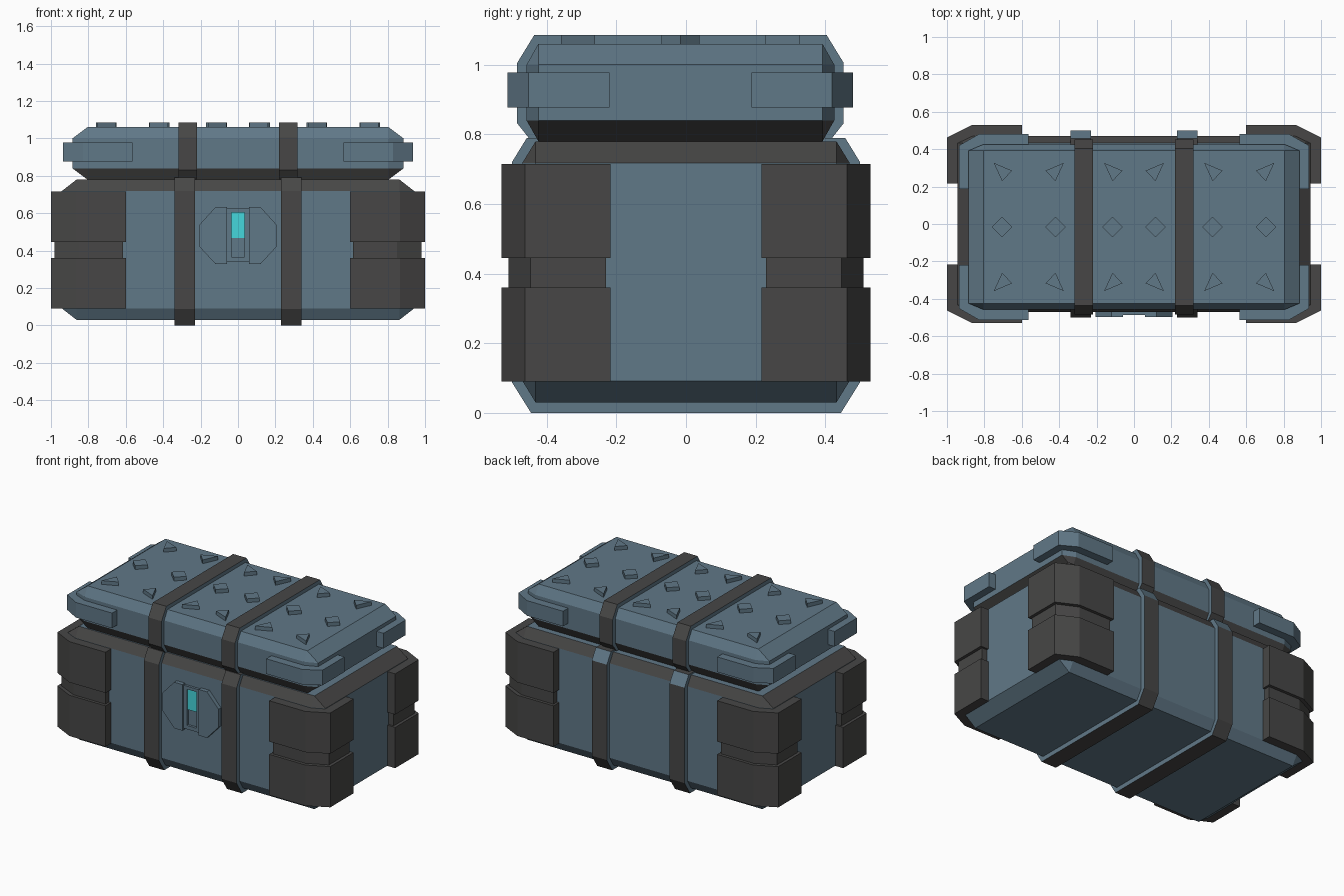
import bpy, bmesh
from mathutils import Vector

if "Cube" in bpy.data.objects:
    bpy.data.objects.remove(bpy.data.objects["Cube"])


def material(name, rgb):
    m = bpy.data.materials.new(name)
    m.diffuse_color = (*rgb, 1)
    m.use_nodes = True
    m.node_tree.nodes["Principled BSDF"].inputs["Base Color"].default_value = m.diffuse_color
    return m


BLUE = material("steel blue", (0.118, 0.188, 0.243))
DARK = material("charcoal", (0.063, 0.062, 0.061))
CYAN = material("cyan glow", (0.06, 0.68, 0.72))
LID_Y = -0.016  # the lid sits slightly forward


def finish(bm, name, mats, rule=None):
    bmesh.ops.recalc_face_normals(bm, faces=bm.faces)
    bm.normal_update()
    if rule:
        for f in bm.faces:
            f.material_index = rule(f)
    me = bpy.data.meshes.new(name)
    bm.to_mesh(me)
    bm.free()
    for m in mats:
        me.materials.append(m)
    ob = bpy.data.objects.new(name, me)
    bpy.context.collection.objects.link(ob)
    return ob


def chamfered_box(name, half, cut, centre, mats, rule):
    """Box with a different chamfer size along each axis."""
    bm = bmesh.new()
    for axis in range(3):
        for sx in (-1, 1):
            for sy in (-1, 1):
                for sz in (-1, 1):
                    p = [h - c for h, c in zip(half, cut)]
                    p[axis] = half[axis]
                    bm.verts.new(Vector((sx * p[0], sy * p[1], sz * p[2])) + Vector(centre))
    bmesh.ops.convex_hull(bm, input=bm.verts)
    bmesh.ops.dissolve_limit(bm, angle_limit=0.01, verts=bm.verts, edges=bm.edges)
    return finish(bm, name, mats, rule)


def add_prism(bm, pts, lo, hi, place):
    """Extrude a 2D outline from lo to hi; place(a, b, d) gives the 3D point."""
    verts = [bm.verts.new(place(a, b, lo)) for a, b in pts]
    face = bm.faces.new(verts)
    res = bmesh.ops.extrude_face_region(bm, geom=[face], use_keep_orig=True)
    shift = Vector(place(0, 0, hi)) - Vector(place(0, 0, lo))
    moved = [g for g in res["geom"] if isinstance(g, bmesh.types.BMVert)]
    bmesh.ops.translate(bm, vec=shift, verts=moved)


def flat(a, b, d):
    return (a, b, d)


def sideways(a, b, d):
    return (d, a, b)


def facing(a, b, d):
    return (a, d, b)


def rect(x0, x1, z0, z1):
    return [(x0, z0), (x1, z0), (x1, z1), (x0, z1)]


# Body with dark upper rim, lid with dark lower slope
chamfered_box("body", (0.943, 0.47, 0.375), (0.08, 0.038, 0.062), (0, 0, 0.405), [BLUE, DARK],
              lambda f: int(f.calc_center_median().z > 0.72 and f.normal.z < 0.95))
chamfered_box("lid", (0.885, 0.442, 0.14), (0.08, 0.034, 0.06), (0, LID_Y, 0.92), [BLUE, DARK],
              lambda f: int(f.normal.z < -0.1))


# Corner guards, mirrored to all four corners
def corner_guards(name, ox, oy, cx, cy, ix, iy, bx, by, z0, z1, yc, mat):
    outline = [(ix, oy), (cx, oy), (ox, cy), (ox, iy), (bx, iy), (bx, by - 0.03), (bx - 0.05, by), (ix, by)]
    bm = bmesh.new()
    for sx in (-1, 1):
        for sy in (-1, 1):
            add_prism(bm, [(sx * x, sy * y + yc) for x, y in outline], z0, z1, flat)
    finish(bm, name, [mat])


corner_guards("lower_guards", 1.0, 0.53, 0.865, 0.462, 0.6, 0.217, 0.9, 0.44, 0.09, 0.36, 0, DARK)
corner_guards("guard_links", 0.98, 0.51, 0.85, 0.447, 0.615, 0.23, 0.9, 0.44, 0.36, 0.445, 0, DARK)
corner_guards("upper_guards", 1.0, 0.53, 0.865, 0.462, 0.6, 0.217, 0.9, 0.44, 0.445, 0.715, 0, DARK)
corner_guards("lid_guards", 0.935, 0.496, 0.83, 0.436, 0.565, 0.204, 0.85, 0.42, 0.877, 0.977, LID_Y, BLUE)

# Straps: dark bands with blue edges
body_half = [(0.445, 0), (0.5, 0.088), (0.5, 0.72), (0.457, 0.79)]
lid_half = [(0.428, 0.78), (0.469, 0.832), (0.469, 1.005), (0.42, 1.085)]


def body_strap_rule(f):
    back_slope = f.normal.y > 0.2 and f.normal.z > 0.2
    return int(abs(f.normal.x) < 0.5 and not back_slope)


def lid_strap_rule(f):
    return int(abs(f.normal.x) < 0.5)


for name, half, x0, x1, yc, rule in (("body_straps", body_half, 0.23, 0.34, 0, body_strap_rule),
                                     ("lid_straps", lid_half, 0.22, 0.318, LID_Y, lid_strap_rule)):
    outline = [(y + yc, z) for y, z in half] + [(yc - y, z) for y, z in reversed(half)]
    bm = bmesh.new()
    for s in (-1, 1):
        add_prism(bm, outline, s * x0, s * x1, sideways)
    finish(bm, name, [BLUE, DARK], rule)

# Lid studs: diamonds in the middle row, triangles in the outer rows
bm = bmesh.new()
triangle = [(-0.045, 0.048), (0.053, 0.006), (0, -0.05)]
diamond = [(-0.055, 0), (0, 0.055), (0.055, 0), (0, -0.055)]
for i, x in enumerate((-0.705, -0.42, -0.115, 0.115, 0.42, 0.705)):
    sx = 1 if i % 2 == 0 else -1
    for row in (-1, 0, 1):
        shape = [(sx * a, row * b) for a, b in triangle] if row else diamond
        add_prism(bm, [(x + a, LID_Y + row * 0.295 + b) for a, b in shape], 1.05, 1.085, flat)
finish(bm, "lid_studs", [BLUE])

# Lock: two raised cheeks and a framed slot
bm = bmesh.new()
cheek = [(0.06, 0.328), (0.12, 0.328), (0.205, 0.42), (0.205, 0.54), (0.12, 0.633), (0.06, 0.633)]
for s in (-1, 1):
    add_prism(bm, [(s * x, z) for x, z in cheek], -0.46, -0.497, facing)
finish(bm, "lock_cheeks", [BLUE])

bm = bmesh.new()
for r in (rect(-0.06, -0.035, 0.34, 0.625), rect(0.035, 0.06, 0.34, 0.625),
          rect(-0.035, 0.035, 0.34, 0.365), rect(-0.035, 0.035, 0.605, 0.625)):
    add_prism(bm, r, -0.46, -0.486, facing)
finish(bm, "lock_frame", [BLUE])

bm = bmesh.new()
add_prism(bm, rect(-0.035, 0.035, 0.467, 0.605), -0.468, -0.477, facing)
finish(bm, "lock_light", [CYAN])
